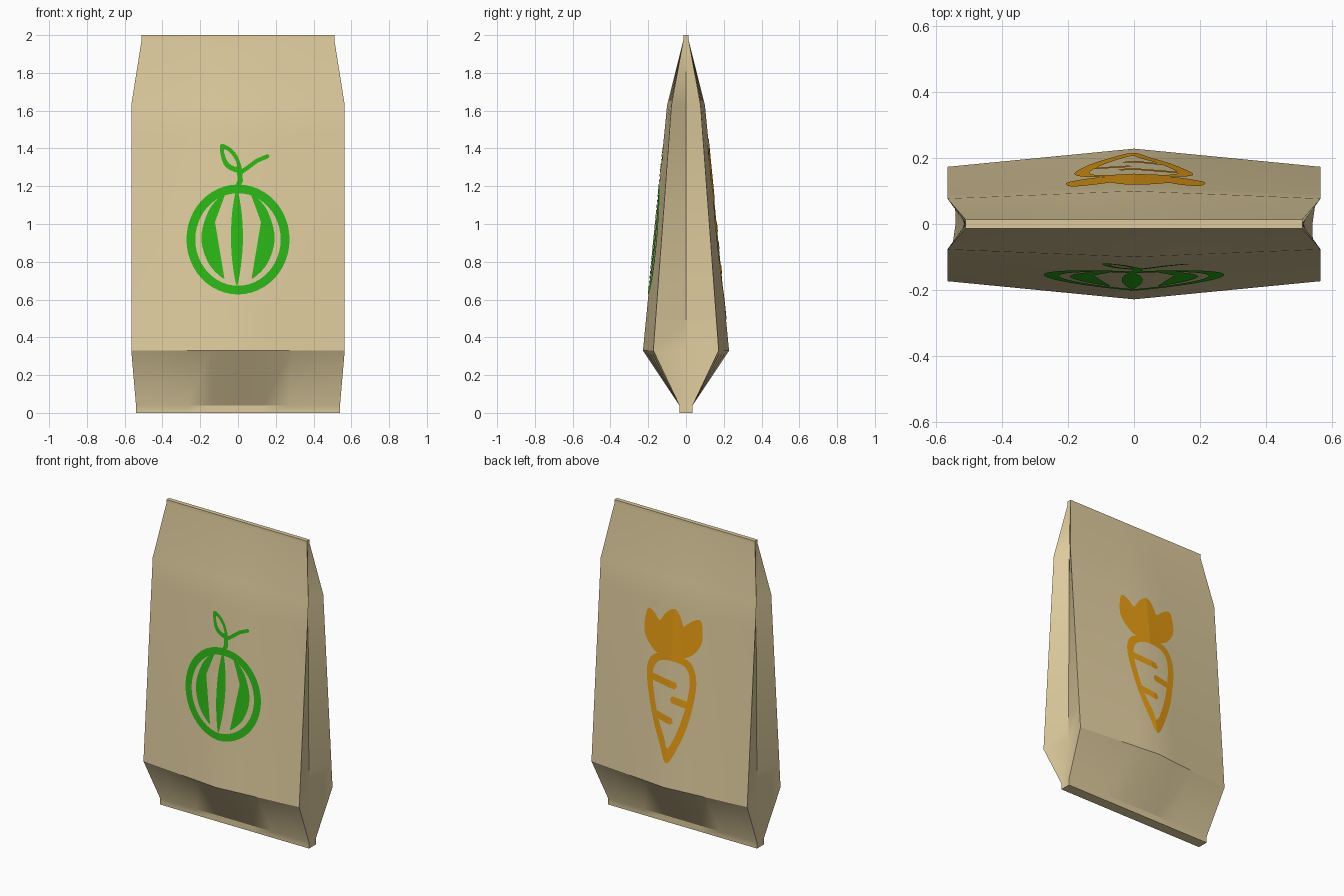
import bpy, bmesh, math
from mathutils import Vector

if "Cube" in bpy.data.objects:
    bpy.data.objects.remove(bpy.data.objects["Cube"])


def material(name, rgb):
    m = bpy.data.materials.new(name)
    m.diffuse_color = (*rgb, 1)
    m.use_nodes = True
    m.node_tree.nodes["Principled BSDF"].inputs["Base Color"].default_value = m.diffuse_color
    return m


PAPER = material("tan paper", (0.73, 0.60, 0.34))
GREEN = material("green print", (0.023, 0.47, 0.008))
ORANGE = material("orange print", (0.78, 0.33, 0.006))

# z, half width, depth at centre, depth at edge, x of the side crease
LEVELS = [(0, .54, .035, .035, .54), (.04, .54, .035, .035, .54),
          (.33, .565, .228, .173, .515), (1.63, .565, .10, .077, .508),
          (1.975, .51, .014, .014, .507), (2, .51, .014, .014, .51)]
COLS, ROWS = 4, 8


def lerp_level(a, b, t):
    return tuple(p + (q - p) * t for p, q in zip(a, b))


def finish(bm, name, mat):
    me = bpy.data.meshes.new(name)
    bm.to_mesh(me)
    bm.free()
    me.materials.append(mat)
    ob = bpy.data.objects.new(name, me)
    bpy.context.collection.objects.link(ob)
    return ob


# Paper bag: stacked loops with ridged panels and folded side gussets
def paper_bag():
    rows = LEVELS[:2]
    rows += [lerp_level(LEVELS[2], LEVELS[3], i / ROWS) for i in range(ROWS + 1)]
    rows += LEVELS[4:]
    bm = bmesh.new()
    loops = []
    for z, w, dc, de, cx in rows:
        side = [(w * i / COLS, -(dc + (de - dc) * abs(i) / COLS))
                for i in range(-COLS, COLS + 1)] + [(cx, 0)]
        pts = side + [(-x, -y) for x, y in side]
        loops.append([bm.verts.new((x, y, z)) for x, y in pts])
    n = len(loops[0])
    for a, b in zip(loops, loops[1:]):
        for i in range(n):
            j = (i + 1) % n
            bm.faces.new((a[i], a[j], b[j], b[i]))
    bm.faces.new(loops[0][::-1])
    bm.faces.new(loops[-1])
    bmesh.ops.recalc_face_normals(bm, faces=bm.faces)
    ob = finish(bm, "paper_bag", PAPER)
    bpy.context.view_layer.objects.active = ob
    ob.select_set(True)
    bpy.ops.object.shade_smooth_by_angle(angle=math.radians(30))
    ob.select_set(False)


def smooth(pts, steps=6):
    """Closed Catmull-Rom curve through the points."""
    v = [Vector(p) for p in pts]
    n, out = len(v), []
    for i in range(n):
        a, b, c, d = v[i - 1], v[i], v[(i + 1) % n], v[(i + 2) % n]
        for k in range(steps):
            t = k / steps
            out.append(.5 * (2 * b + (c - a) * t + (2 * a - 5 * b + 4 * c - d) * t * t
                             + (3 * b - a - 3 * c + d) * t ** 3))
    return out


def fill(bm, pts):
    bm.faces.new([bm.verts.new((p[0], 0, p[1])) for p in pts])


def ring(bm, outer, inner):
    o = [bm.verts.new((p[0], 0, p[1])) for p in outer]
    q = [bm.verts.new((p[0], 0, p[1])) for p in inner]
    for i in range(len(o)):
        j = (i + 1) % len(o)
        bm.faces.new((o[i], o[j], q[j], q[i]))


def stroke(bm, pts, width):
    """Ribbon of constant width with rounded end points."""
    v = [Vector(p) for p in pts]
    left, right = [], []
    for i, p in enumerate(v):
        d = (v[min(i + 1, len(v) - 1)] - v[max(i - 1, 0)]).normalized()
        nrm = Vector((-d.y, d.x)) * width / 2
        left.append(p + nrm)
        right.append(p - nrm)
    d0, d1 = (v[0] - v[1]).normalized(), (v[-1] - v[-2]).normalized()
    fill(bm, right + [v[-1] + d1 * width / 3] + left[::-1] + [v[0] + d0 * width / 3])


def wrap(bm, name, mat, back):
    """Cut the flat print along the panel grid and lay it on the panel."""
    bmesh.ops.triangulate(bm, faces=bm.faces)
    cuts = [((.565 * i / COLS, 0, 0), (1, 0, 0)) for i in range(-2, 3)]
    cuts += [((0, 0, .33 + 1.3 * i / ROWS), (0, 0, 1)) for i in range(1, ROWS)]
    for co, no in cuts:
        bmesh.ops.bisect_plane(bm, geom=bm.verts[:] + bm.edges[:] + bm.faces[:],
                               plane_co=co, plane_no=no)
    bm.normal_update()
    for f in bm.faces:
        if f.normal.y > 0:
            f.normal_flip()
    for v in bm.verts:
        _, w, dc, de, _ = lerp_level(LEVELS[2], LEVELS[3], (v.co.z - .33) / 1.3)
        v.co.y = -(dc + (de - dc) * abs(v.co.x) / w + .003)
        if back:
            v.co.x, v.co.y = -v.co.x, -v.co.y
    bm.normal_update()
    finish(bm, name, mat)


def oval(rx, rz, cx, cz, n=48):
    return [(cx + rx * math.cos(2 * math.pi * i / n), cz + rz * math.sin(2 * math.pi * i / n))
            for i in range(n)]


# Front print: ribbed round fruit with stem and leaf
def pumpkin_print():
    bm = bmesh.new()
    ring(bm, oval(.273, .291, 0, .918), oval(.226, .245, 0, .918))
    # centre rib, then a crescent rib on each side
    fill(bm, smooth([(-.006, .675), (.018, .8), (.026, .93), (.018, 1.07), (-.006, 1.18),
                     (-.03, 1.07), (-.037, .93), (-.03, .8)]))
    for s in (-1, 1):
        fill(bm, smooth([(s * x, z) for x, z in
                         [(.066, 1.165), (.15, 1.08), (.194, .93), (.155, .79), (.072, .71),
                          (.12, .81), (.138, .93), (.115, 1.07)]]))
    # stem, branch and leaf
    stroke(bm, [(-.005, 1.19), (.012, 1.23), (.008, 1.28)], .028)
    stroke(bm, [(.0, 1.265), (.04, 1.29), (.1, 1.335), (.16, 1.36)], .022)
    ring(bm, smooth([(-.095, 1.418), (-.05, 1.41), (-.003, 1.36), (.02, 1.275),
                     (-.045, 1.287), (-.082, 1.33)]),
         smooth([(-.075, 1.392), (-.05, 1.385), (-.018, 1.345), (-.005, 1.305),
                 (-.035, 1.312), (-.06, 1.34)]))
    wrap(bm, "pumpkin_print", GREEN, False)


# Back print: carrot outline, bars and solid leaf crown
def carrot_print():
    bm = bmesh.new()
    ring(bm, smooth([(0, 1.17), (.13, 1.15), (.18, 1.03), (.155, .83), (.1, .65), (.01, .485),
                     (-.05, .59), (-.12, .76), (-.175, .98), (-.168, 1.09), (-.11, 1.15)]),
         smooth([(0, 1.13), (.1, 1.11), (.135, 1.02), (.11, .84), (.06, .68), (.008, .58),
                 (-.02, .64), (-.08, .77), (-.13, .97), (-.125, 1.06), (-.085, 1.11)]))
    for bar in ([(-.15, 1.0), (.035, .98)], [(.02, .89), (.14, .875)], [(-.1, .775), (.02, .752)]):
        stroke(bm, bar, .045)
    fill(bm, smooth([(.02, 1.145), (.13, 1.19), (.195, 1.27), (.205, 1.35), (.185, 1.43),
                     (.12, 1.405), (.068, 1.365), (.045, 1.42), (0, 1.46), (-.06, 1.42),
                     (-.105, 1.36), (-.14, 1.395), (-.19, 1.415), (-.212, 1.35),
                     (-.208, 1.25), (-.135, 1.165), (-.06, 1.15)], 4))
    wrap(bm, "carrot_print", ORANGE, True)


paper_bag()
pumpkin_print()
carrot_print()
